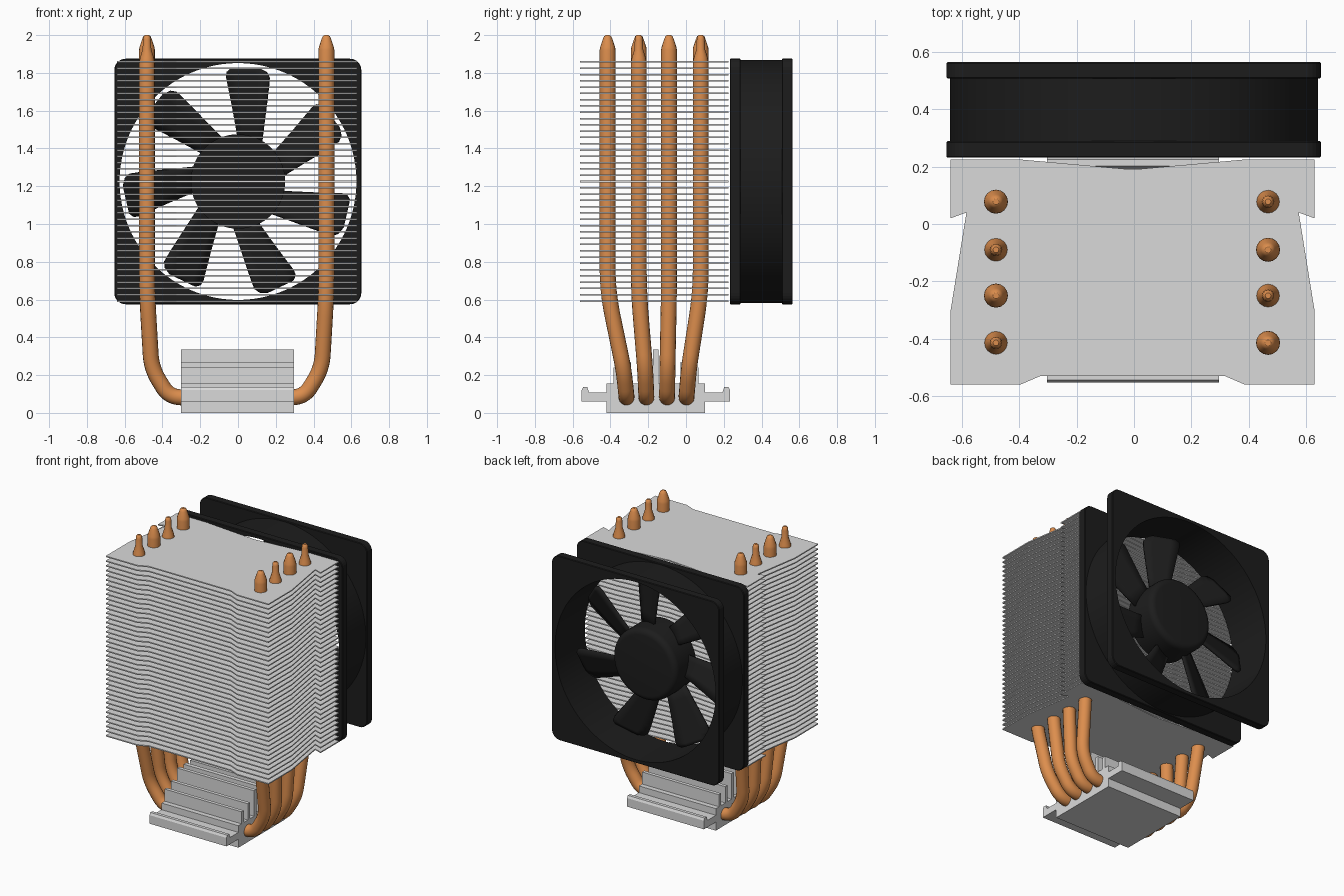
import bpy, bmesh, math
from mathutils import Vector, Matrix

if "Cube" in bpy.data.objects:
    bpy.data.objects.remove(bpy.data.objects["Cube"])


def material(name, rgb):
    m = bpy.data.materials.new(name)
    m.diffuse_color = (*rgb, 1)
    m.use_nodes = True
    m.node_tree.nodes["Principled BSDF"].inputs["Base Color"].default_value = m.diffuse_color
    return m


ALU = material("aluminium", (0.70, 0.70, 0.70))
COPPER = material("copper", (0.72, 0.27, 0.075))
BLACK = material("black_plastic", (0.012, 0.012, 0.012))


def finish(name, bm, mat, smooth=False):
    bmesh.ops.recalc_face_normals(bm, faces=bm.faces)
    me = bpy.data.meshes.new(name)
    bm.to_mesh(me)
    bm.free()
    ob = bpy.data.objects.new(name, me)
    bpy.context.collection.objects.link(ob)
    me.materials.append(mat)
    if smooth:
        shade(ob)
    return ob


def shade(ob):
    bpy.ops.object.select_all(action='DESELECT')
    ob.select_set(True)
    bpy.context.view_layer.objects.active = ob
    bpy.ops.object.shade_smooth_by_angle(angle=math.radians(35))


def prism(name, pts, depth, mat):
    """Extrude a closed 3D outline along a vector."""
    bm = bmesh.new()
    face = bm.faces.new([bm.verts.new(p) for p in pts])
    new = bmesh.ops.extrude_face_region(bm, geom=[face])["geom"]
    bmesh.ops.translate(bm, vec=depth, verts=[v for v in new if isinstance(v, bmesh.types.BMVert)])
    return finish(name, bm, mat)


def lathe(name, profile, closed, mat, n=96):
    """Spin (radius, y) points around the fan axis."""
    bm = bmesh.new()
    rings = []
    for r, y in profile:
        rings.append([bm.verts.new((r * math.cos(a), y, FAN_Z + r * math.sin(a)))
                      for a in (2 * math.pi * i / n for i in range(n))])
    pairs = list(zip(rings, rings[1:]))
    if closed:
        pairs.append((rings[-1], rings[0]))
    else:
        bm.faces.new(rings[0])
        bm.faces.new(rings[-1])
    for a, b in pairs:
        for i in range(n):
            j = (i + 1) % n
            bm.faces.new((a[i], a[j], b[j], b[i]))
    return finish(name, bm, mat, True)


# --- Stacked cooling fins ---
FIN_COUNT, FIN_LOW, FIN_HIGH, FIN_T = 39, 0.588, 1.862, 0.008
half = [(0.39, 0.225), (0.635, 0.225), (0.635, 0.02), (0.58, 0.04), (0.635, -0.30),
        (0.635, -0.56), (0.39, -0.56), (0.32, -0.53)]
outline = [(0, 0.19)] + half + [(-x, y) for x, y in reversed(half)]
fins = prism("cooling_fins", [(x - 0.005, y, FIN_LOW) for x, y in outline], (0, 0, FIN_T), ALU)
stack = fins.modifiers.new("stack", 'ARRAY')
stack.count = FIN_COUNT
stack.use_relative_offset = False
stack.use_constant_offset = True
stack.constant_offset_displace = (0, 0, (FIN_HIGH - FIN_LOW - FIN_T) / (FIN_COUNT - 1))

# --- Extruded base block with side wings and stepped ribs ---
prof = [(0.26, 0), (0.26, 0.06), (0.393, 0.06), (0.393, 0.12), (0.385, 0.136), (0.362, 0.136),
        (0.353, 0.108), (0.26, 0.108), (0.26, 0.155)]
for d, h in ((0.225, 0.24), (0.155, 0.27), (0.085, 0.335)):
    prof += [(d, 0.155), (d, h), (d - 0.025, h), (d - 0.025, 0.155)]
prof += [(0.015, 0.155), (0.015, 0.335)]
section = prof + [(-d, z) for d, z in reversed(prof)]
prism("base_block", [(-0.303, d - 0.16, z) for d, z in section], (0.6, 0, 0), ALU)


# --- Bent heat pipes ---
def fillet(pts, cuts, steps=8):
    """Round the inner corners of a path."""
    out = [pts[0]]
    for a, b, c, cut in zip(pts, pts[1:], pts[2:], cuts):
        p, q = b + (a - b).normalized() * cut, b + (c - b).normalized() * cut
        for i in range(steps + 1):
            t = i / steps
            out.append(p * (1 - t) ** 2 + b * 2 * t * (1 - t) + q * t * t)
    return out + [pts[-1]]


PIPE_R = 0.042
WIDE_TIP = [(2.0, 0.010), (1.994, 0.019), (1.98, 0.025), (1.935, 0.040), (1.92, PIPE_R)]
SLIM_TIP = [(2.0, 0.010), (1.992, 0.018), (1.975, 0.021), (1.925, 0.023), (1.88, 0.037), (1.85, PIPE_R)]


def heat_pipe(name, top_y, low_y, tips):
    path = []
    for side, tip in zip((-1, 1), tips):
        mid_y = low_y + 0.16 * (top_y - low_y)
        legs = [Vector(p) for p in ((side * 0.475, top_y, 1.8), (side * 0.475, top_y, 0.64),
                                    (side * 0.451, mid_y, 0.235), (side * 0.36, low_y, 0.088),
                                    (side * 0.27, low_y, 0.08), (side * 0.1, low_y, 0.08))]
        pts = [(Vector((side * 0.475, top_y, z)), r) for z, r in tip]
        pts += [(p, PIPE_R) for p in fillet(legs, (0.13, 0.075, 0.055, 0.02))]
        path += pts if side < 0 else pts[::-1]
    cu = bpy.data.curves.new(name, 'CURVE')
    cu.dimensions = '3D'
    cu.bevel_depth = 1.0
    cu.bevel_resolution = 6
    cu.use_fill_caps = True
    sp = cu.splines.new('POLY')
    sp.points.add(len(path) - 1)
    for pt, (p, r) in zip(sp.points, path):
        pt.co = (p.x - 0.007, p.y, p.z, 1)
        pt.radius = r
    ob = bpy.data.objects.new(name, cu)
    bpy.context.collection.objects.link(ob)
    cu.materials.append(COPPER)
    bpy.ops.object.select_all(action='DESELECT')
    ob.select_set(True)
    bpy.context.view_layer.objects.active = ob
    bpy.ops.object.convert(target='MESH')
    shade(bpy.context.view_layer.objects.active)


for i, (ty, ly) in enumerate(((-0.415, -0.315), (-0.25, -0.21), (-0.09, -0.10), (0.078, 0.003))):
    tips = (SLIM_TIP, WIDE_TIP) if i % 2 == 0 else (WIDE_TIP, SLIM_TIP)
    heat_pipe(f"heat_pipe_{i + 1}", ty, ly, tips)

# --- Fan frame: two square flanges joined by a round barrel ---
FAN_Z, BORE = 1.225, 0.627
lathe("fan_barrel", [(0.643, 0.25), (0.643, 0.55), (BORE, 0.55), (BORE, 0.25)], True, BLACK)

cutter = lathe("bore_cutter", [(BORE, 0.1), (BORE, 0.7)], False, BLACK)
cutter.hide_render = True
cutter.hide_viewport = True
for name, y in (("front_flange", 0.232), ("rear_flange", 0.508)):
    bm = bmesh.new()
    bmesh.ops.create_cube(bm, size=1)
    bmesh.ops.transform(bm, verts=bm.verts, matrix=Matrix.Translation((-0.001, y + 0.0285, FAN_Z))
                        @ Matrix.Diagonal((1.308, 0.057, 1.30, 1)))
    corners = [e for e in bm.edges if abs(e.verts[0].co.y - e.verts[1].co.y) > 0.01]
    bmesh.ops.bevel(bm, geom=corners, offset=0.06, segments=6, profile=0.5, affect='EDGES')
    rims = [e for e in bm.edges if abs(e.verts[0].co.y - e.verts[1].co.y) < 0.01]
    bmesh.ops.bevel(bm, geom=rims, offset=0.004, segments=1, affect='EDGES')
    flange = finish(name, bm, BLACK)
    cut = flange.modifiers.new("bore", 'BOOLEAN')
    cut.object = cutter
    cut.operation = 'DIFFERENCE'
    cut.solver = 'EXACT'

# --- Fan hub with a rounded rear cap ---
cap = [(0.21 + 0.04 * math.cos(a), 0.43 + 0.04 * math.sin(a))
       for a in (math.pi / 2 * i / 6 for i in range(7))]
lathe("fan_hub", [(0.25, 0.245)] + cap, False, BLACK, 64)

# --- Seven pitched blades: rows of (radius, left edge, right edge) ---
ROWS = [(0.20, 0.005, 0.125), (0.30, -0.012, 0.137), (0.40, -0.03, 0.15), (0.50, -0.05, 0.162),
        (0.55, -0.06, 0.166), (0.58, -0.058, 0.15), (0.60, -0.035, 0.11)]
bm = bmesh.new()
for k in range(7):
    turn = Matrix.Translation((0, 0, FAN_Z)) @ Matrix.Rotation(2 * math.pi * k / 7, 4, 'Y')
    grid = []
    for r, left, right in ROWS:
        row = []
        for j in range(5):
            t = left + (right - left) * j / 4
            row.append(bm.verts.new(turn @ Vector((t, 0.335 - 0.4 * (t - 0.05), r))))
        grid.append(row)
    for a, b in zip(grid, grid[1:]):
        for j in range(4):
            bm.faces.new((a[j], a[j + 1], b[j + 1], b[j]))
blades = finish("fan_blades", bm, BLACK, True)
thick = blades.modifiers.new("thickness", 'SOLIDIFY')
thick.thickness = 0.016
thick.offset = 0
